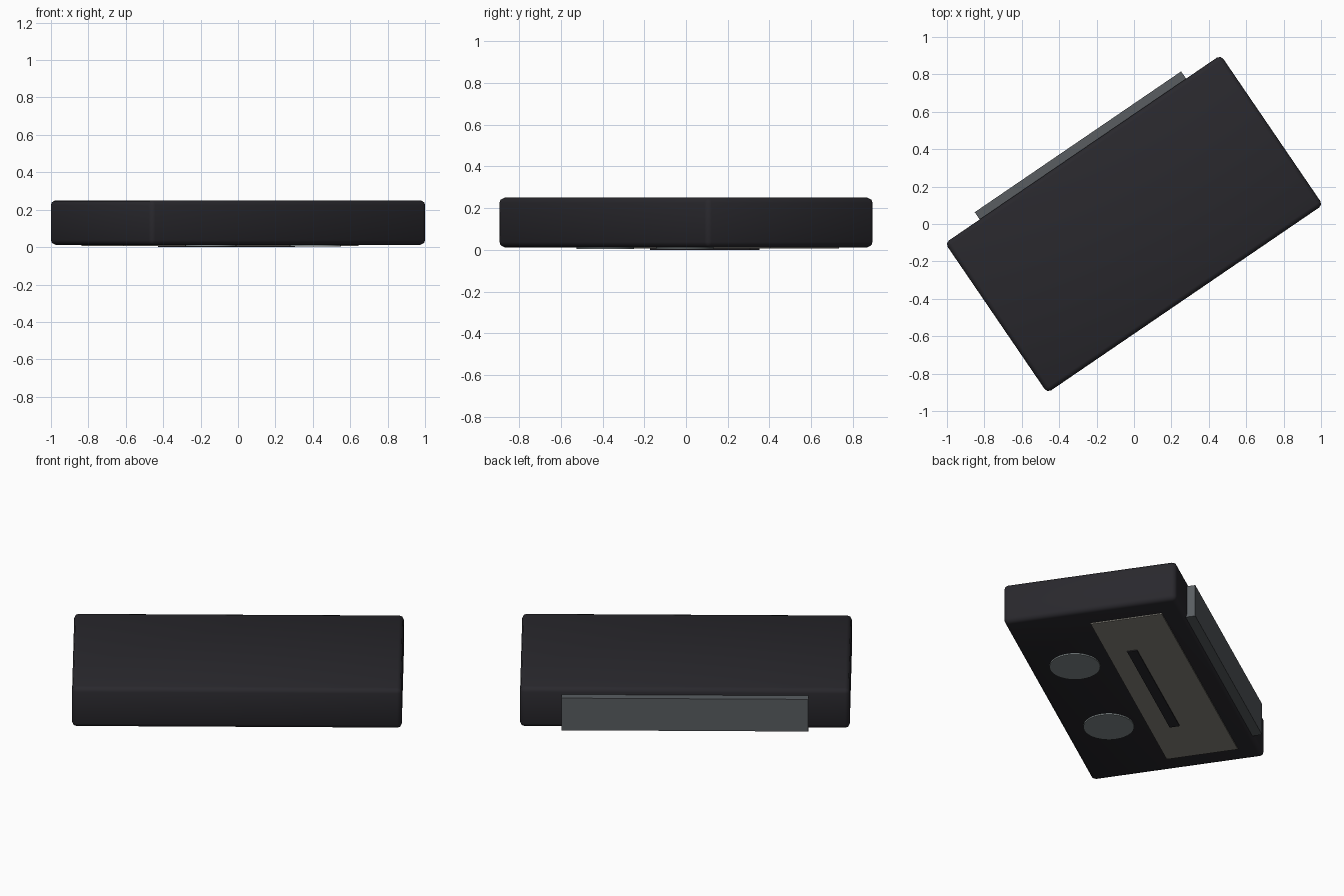
import bpy, math
from mathutils import Matrix

if "Cube" in bpy.data.objects:
    bpy.data.objects.remove(bpy.data.objects["Cube"])

ROT = Matrix.Rotation(math.radians(34.3), 4, 'Z')


def material(name, rgb):
    m = bpy.data.materials.new(name)
    m.diffuse_color = (*rgb, 1)
    m.use_nodes = True
    m.node_tree.nodes["Principled BSDF"].inputs["Base Color"].default_value = m.diffuse_color
    return m


dark = material("dark_plastic", (0.022, 0.021, 0.026))
steel = material("grey_steel", (0.10, 0.11, 0.12))
label = material("warm_grey", (0.25, 0.24, 0.21))
rubber = material("pale_grey", (0.22, 0.25, 0.255))


def finish(name, mat):
    ob = bpy.context.object
    ob.name = name
    ob.data.materials.append(mat)
    ob.matrix_world = ROT @ ob.matrix_world
    return ob


def box(name, x, y, z, mat):
    # each of x, y, z is a (low, high) pair in the unrotated frame
    bpy.ops.mesh.primitive_cube_add(size=1)
    ob = bpy.context.object
    spans = (x, y, z)
    ob.data.transform(Matrix.Translation([(a + b) / 2 for a, b in spans])
                      @ Matrix.Diagonal([b - a for a, b in spans] + [1]))
    return finish(name, mat)


# Main case with softened edges
case = box("case", (-0.892, 0.892), (-0.485, 0.485), (0.012, 0.25), dark)
bev = case.modifiers.new("edge_bevel", 'BEVEL')
bev.width = 0.025
bev.segments = 2
bpy.ops.object.shade_smooth()

# Plate on the back side
box("back_plate", (-0.668, 0.668), (0.46, 0.532), (0.02, 0.212), steel)

# Underside panel and the raised strip on it
box("bottom_panel", (-0.76, 0.76), (-0.03, 0.37), (0.005, 0.03), label)
box("bottom_strip", (-0.425, 0.425), (0.081, 0.137), (0.0, 0.02), dark)

# Pair of round feet
for side, sx in (("left", -1), ("right", 1)):
    bpy.ops.mesh.primitive_cylinder_add(vertices=32, radius=0.1375, depth=0.026)
    ob = bpy.context.object
    ob.data.transform(Matrix.Translation((sx * 0.338, -0.237, 0.017)))
    finish(side + "_foot", rubber)
    bpy.ops.object.shade_smooth_by_angle()
